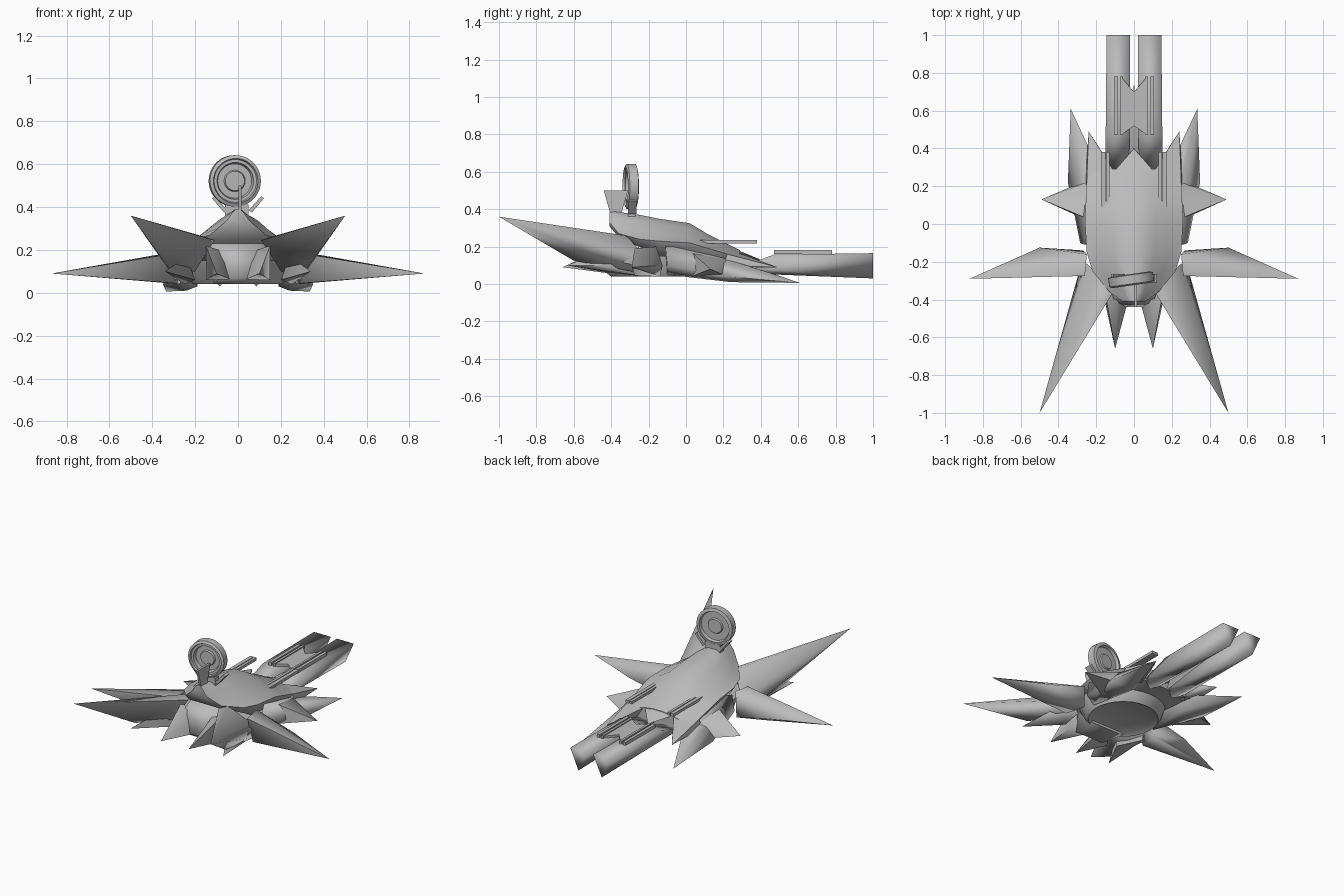
import bpy, bmesh, math
from mathutils import Matrix, Vector

old_cube = bpy.data.objects.get("Cube")
if old_cube:
    bpy.data.objects.remove(old_cube, do_unlink=True)

# One plain grey metal
metal = bpy.data.materials.new("grey_metal")
metal.use_nodes = True
metal.diffuse_color = (.5, .5, .5, 1)
metal.node_tree.nodes["Principled BSDF"].inputs["Base Color"].default_value = (.5, .5, .5, 1)


def finish(name, bm, angle=40):
    """Turn a bmesh into a smooth shaded object with sharp edges kept."""
    bmesh.ops.recalc_face_normals(bm, faces=bm.faces)
    mesh = bpy.data.meshes.new(name)
    bm.to_mesh(mesh)
    bm.free()
    mesh.materials.append(metal)
    mesh.shade_smooth()
    mesh.set_sharp_from_angle(angle=math.radians(angle))
    obj = bpy.data.objects.new(name, mesh)
    bpy.context.collection.objects.link(obj)
    return obj


def shard(name, points, angle=40):
    """Faceted solid wrapped around a few corner points."""
    bm = bmesh.new()
    for point in points:
        bm.verts.new(point)
    result = bmesh.ops.convex_hull(bm, input=bm.verts)
    loose = [g for g in result["geom_interior"] if isinstance(g, bmesh.types.BMVert)]
    bmesh.ops.delete(bm, geom=loose, context="VERTS")
    return finish(name, bm, angle)


def pair(name, points, angle=40):
    """The same shard on both sides of the craft."""
    shard("left_" + name, points, angle)
    shard("right_" + name, [(-x, y, z) for x, y, z in points], angle)


def box_points(x1, x2, y1, y2, z1, z2):
    return [(x, y, z) for x in (x1, x2) for y in (y1, y2) for z in (z1, z2)]


def loft(name, rings, angle=40):
    """Skin a row of closed rings and cap both ends."""
    bm = bmesh.new()
    rows = [[bm.verts.new(p) for p in ring] for ring in rings]
    count = len(rows[0])
    for a, b in zip(rows, rows[1:]):
        for i in range(count):
            j = (i + 1) % count
            bm.faces.new((a[i], a[j], b[j], b[i]))
    bm.faces.new(rows[0])
    bm.faces.new(rows[-1])
    return finish(name, bm, angle)


# Upper hull: arched sections of half width, edge height, crown height and floor
def hull_section(y, width, edge, crown, floor):
    arch = [(1, 0), (.72, .3), (.42, .75), (.16, 1)]
    half = [(width * u, y, edge + (crown - edge) * v) for u, v in arch]
    mirror = [(-x, y, z) for x, y, z in reversed(half)]
    return half + mirror + [(-width * .8, y, floor), (width * .8, y, floor)]


loft("upper_hull", [hull_section(*row) for row in (
    (-.41, .06, .33, .39, .31), (-.36, .13, .27, .385, .25),
    (-.25, .22, .24, .37, .2), (-.15, .25, .23, .35, .15),
    (.02, .26, .22, .325, .12), (.12, .255, .19, .265, .1),
    (.22, .25, .16, .215, .09), (.29, .245, .14, .18, .08))], 60)


# Lower hull: stacked ovals with a sunken round belly
def oval(rx, ry, z, count=28):
    turns = [math.tau * i / count for i in range(count)]
    return [(rx * math.cos(t), ry * math.sin(t) - .1, z) for t in turns]


loft("lower_hull", [oval(.18, .18, .055), oval(.21, .21, .04), oval(.23, .24, .07),
                    oval(.25, .29, .15)], 35)

# Rear teeth of the upper hull
shard("centre_tooth", [(0, .4, .13), (.1, .285, .168), (-.1, .285, .168),
                       (.06, .22, .205), (-.06, .22, .205), (0, .2, .1)], 60)
pair("corner_tooth", [(.24, .49, .09), (.2, .43, .105), (.11, .285, .165),
                      (.25, .22, .16), (.12, .2, .18), (.26, .2, .1),
                      (.15, .25, .08)], 60)

# Nose block between the front spikes
shard("nose_block", [(s * x, y, z) for s in (-1, 1) for x, y, z in (
    (.1, -.38, .23), (.12, -.42, .17), (.1, -.44, .07), (.09, -.4, .04),
    (.12, -.25, .04), (.14, -.25, .23))], 80)

# Long raised front spikes with a low outer keel
pair("front_spike", [(.5, -1, .36), (.11, -.36, .245), (.145, -.315, .258),
                     (.25, -.21, .13), (.29, -.25, .06), (.33, -.6, .125),
                     (.2, -.38, .1)], 80)
pair("front_keel", [(.34, -.64, .1), (.33, -.44, .1), (.29, -.25, .13),
                    (.25, -.22, .04), (.2, -.4, .06), (.24, -.45, .17)], 80)

# Short front spikes
pair("short_spike", [(.1, -.66, .09), (.03, -.4, .06), (.15, -.43, .06),
                     (.09, -.4, .2), (.15, -.38, .22), (.05, -.34, .16)], 80)

# Long side spikes
pair("side_spike", [(.87, -.29, .09), (.5, -.125, .1), (.5, -.25, .14),
                    (.25, -.16, .2), (.26, -.275, .19), (.3, -.275, .045),
                    (.27, -.14, .04), (.45, -.18, .055)], 80)

# Rear side fins and low rear spikes
pair("rear_side_fin", [(.49, .13, .08), (.25, .03, .17), (.25, .22, .13),
                       (.28, .22, .04), (.27, .03, .04)], 80)
pair("rear_spike", [(.335, .61, .006), (.35, .22, .04), (.26, -.11, .2),
                    (.2, 0, .2), (.19, .3, .1), (.27, .42, .07),
                    (.24, .24, .01), (.19, .22, .03), (.23, -.1, .05),
                    (.285, -.1, .1), (.285, 0, .06)], 80)

# Twin triangular thrusters, tucked under the deck, and the spine between them
pair("thruster", [(.022, 1, .165), (.145, 1, .165), (.085, 1, .03),
                  (.022, .47, .157), (.15, .47, .157), (.03, .28, .09),
                  (.15, .28, .09), (.085, .25, .06)], 150)
shard("thruster_spine", [(0, .75, .12), (.03, .38, .12), (-.03, .38, .12), (0, .3, .06)])

# Winged plate and rails on the thrusters
pair("thruster_plate", [(x, y, z) for z in (.16, .175) for x, y in (
    (0, .7), (.07, .78), (.07, .47), (0, .52))])
pair("inner_rail", box_points(.06, .075, .47, .78, .16, .182))
pair("outer_rail", box_points(.085, .105, .47, .78, .16, .182))

# Gun rods on the rear deck
pair("gun_rod", box_points(.13, .147, .03, .38, .218, .236))
pair("gun_rod_cover", box_points(.152, .176, .05, .38, .218, .236))

# Round stepped dish, spun from a radius and depth profile
profile = [(0, -.005), (.045, -.005), (.05, .004), (.08, .004), (.086, -.018),
           (.1, -.018), (.105, -.03), (.12, -.022), (.12, .025), (.1, .03),
           (.094, .012), (.05, .012), (.045, .02), (0, .02)]
bm = bmesh.new()
verts = [bm.verts.new((r, depth, 0)) for r, depth in profile]
edges = [bm.edges.new(link) for link in zip(verts, verts[1:])]
bmesh.ops.spin(bm, geom=verts + edges, cent=(0, 0, 0), axis=(0, 1, 0),
               angle=math.tau, steps=36, use_duplicate=False)
bmesh.ops.remove_doubles(bm, verts=bm.verts, dist=.0005)
place = Matrix.Translation(Vector((-.015, -.295, .522))) @ Matrix.Rotation(math.radians(8), 4, "Z")
bmesh.ops.transform(bm, matrix=place, verts=bm.verts)
finish("dish", bm, 30)

# Dish cradle and the thin fin ahead of it
shard("dish_neck", box_points(-.06, .05, -.31, -.27, .35, .412))
pair("dish_bracket", [(x, y, z) for y in (-.31, -.265) for x, z in (
    (.05, .385), (.065, .375), (.122, .442), (.108, .45))])
shard("dish_fin", [(x, y, z) for x in (.002, .016) for y, z in (
    (-.44, .5), (-.31, .5), (-.35, .36), (-.4, .36))])
